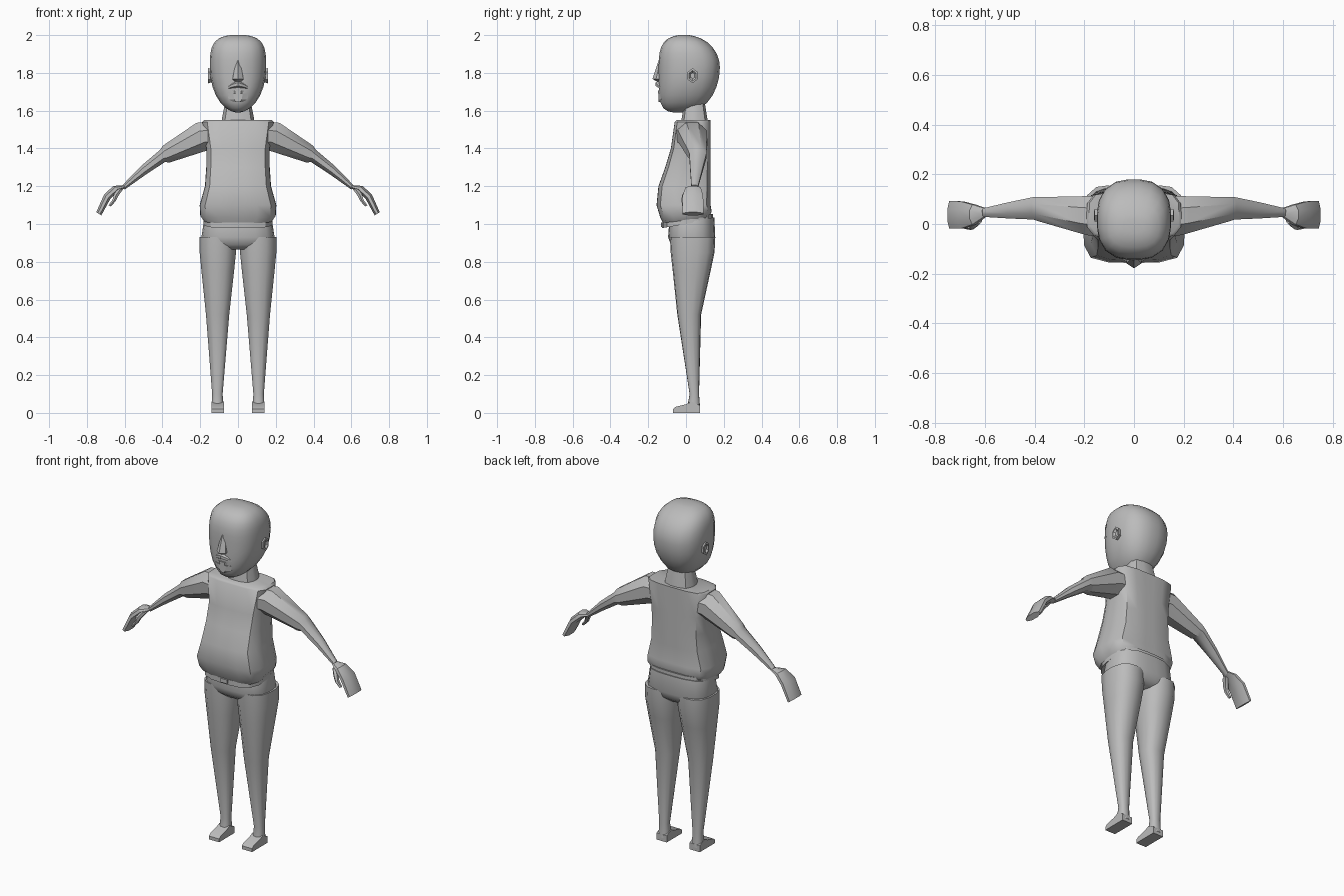
import bpy
import bmesh
from math import cos, sin, pi, tau, radians
from mathutils import Vector

cube = bpy.data.objects.get("Cube")
if cube:
    bpy.data.objects.remove(cube, do_unlink=True)

colour = (0.5, 0.5, 0.5, 1)
grey = bpy.data.materials.new("plain_grey")
grey.use_nodes = True
grey.diffuse_color = colour
grey.node_tree.nodes["Principled BSDF"].inputs["Base Color"].default_value = colour


def ring(center, u, v, sides, power):
    """Superellipse section spanned by the half-axes u and v."""
    center, u, v = Vector(center), Vector(u), Vector(v)
    points = []
    for i in range(sides):
        angle = tau * (i + 0.5) / sides
        c, s = cos(angle), sin(angle)
        scale = (abs(c) ** power + abs(s) ** power) ** (-1 / power)
        points.append(center + (u * c + v * s) * scale)
    return points


def level(z, width, depth, y=0, x=0, sides=20, power=2.6, tilt=0):
    """Horizontal section from half width and half depth; tilt lifts the back."""
    points = ring((x, y, z), (width, 0, 0), (0, depth, 0), sides, power)
    for p in points:
        p.z += tilt * p.y
    return points


def limb(x, z, thickness, y, depth, lean, sides=8, power=2.5):
    """Section across an arm, with its thickness measured along lean."""
    return ring((x, y, z), Vector(lean).normalized() * thickness,
                (0, depth, 0), sides, power)


def build(name, rings, side, smooth_angle):
    """Skin the sections, cap both ends and shade the result."""
    bm = bmesh.new()
    rows = [[bm.verts.new((p.x * side, p.y, p.z)) for p in points] for points in rings]
    count = len(rows[0])
    for low, high in zip(rows, rows[1:]):
        for i in range(count):
            j = (i + 1) % count
            bm.faces.new((low[i], low[j], high[j], high[i]))
    bm.faces.new(rows[0])
    bm.faces.new(rows[-1])
    bmesh.ops.recalc_face_normals(bm, faces=bm.faces)
    mesh = bpy.data.meshes.new(name)
    bm.to_mesh(mesh)
    bm.free()
    mesh.materials.append(grey)
    obj = bpy.data.objects.new(name, mesh)
    bpy.context.collection.objects.link(obj)
    bpy.ops.object.select_all(action="DESELECT")
    obj.select_set(True)
    bpy.context.view_layer.objects.active = obj
    bpy.ops.object.shade_smooth_by_angle(angle=radians(smooth_angle))


def loft(name, rings, smooth_angle=45):
    build(name, rings, 1, smooth_angle)


def loft_pair(name, rings, smooth_angle=45):
    build("left_" + name, rings, 1, smooth_angle)
    build("right_" + name, rings, -1, smooth_angle)


def dome(t, power):
    """Falloff from one at the middle of the head to zero at its pole."""
    return (1 - t ** power) ** (1 / power)


# Head: round skull above the middle, jaw with a forward chin below it
HEAD_MIDDLE, HEAD_TOP, CHIN = 1.83, 2.0, 1.59
HEAD_WIDTH, FACE, SKULL_BACK = 0.15, 0.145, 0.18
skull = []
for step in range(-7, 8):
    t = min(sin(abs(step) / 7 * pi / 2), 0.995)
    if step > 0:
        z = HEAD_MIDDLE + (HEAD_TOP - HEAD_MIDDLE) * (t if step < 7 else 1)
        side_power, face_power = 3.2, 3
    else:
        z = HEAD_MIDDLE - (HEAD_MIDDLE - CHIN) * t
        side_power, face_power = 2, 5
    front = -FACE * dome(t, face_power)
    back = SKULL_BACK * dome(t, 2)
    skull.append(level(z, HEAD_WIDTH * dome(t, side_power),
                       (back - front) / 2, (back + front) / 2))
loft("head", skull, 50)

# Ears: small hexagonal plates with a hollow
loft_pair("ear", [ring((x, 0.035, 1.785), (0, 0.03 * size, 0), (0, 0, 0.04 * size), 6, 2)
                  for x, size in ((0.13, 0.8), (0.158, 1), (0.16, 0.7), (0.15, 0.4))], 25)

# Nose: narrow bridge widening to the tip
loft("nose", [level(z, width, tip - 0.1, -tip, sides=6, power=2)
              for z, width, tip in ((1.755, 0.022, 0.128), (1.768, 0.034, 0.139),
                                    (1.87, 0.01, 0.122))])

# Moustache: two drooping halves
loft_pair("moustache", [ring(center, (0, size, 0), (0, 0, size), 6, 2)
                        for center, size in (((0, -0.147, 1.74), 0.017),
                                             ((0.03, -0.14, 1.732), 0.014),
                                             ((0.062, -0.127, 1.718), 0.006))], 25)

# Lower lip and chin beard
loft("lower_lip", [level(z, width, 0.03, -0.12, sides=8)
                   for z, width in ((1.69, 0.035), (1.708, 0.045))], 25)
loft("chin_beard", [level(z, width, 0.025, -0.122, sides=8, power=4)
                    for z, width in ((1.645, 0.025), (1.66, 0.05), (1.69, 0.06))], 25)

# Neck
loft("neck", [level(z, width, width * 0.8, 0.045, sides=12, power=3)
              for z, width in ((1.53, 0.09), (1.56, 0.085), (1.66, 0.065))])

# Shirt: straight back, belly bulging forward, hem rising to the rear
SHIRT_BACK = 0.13
shirt = ((1.55, 0.18, 0.09), (1.54, 0.19, 0.095), (1.4, 0.168, 0.105),
         (1.3, 0.168, 0.12), (1.2, 0.175, 0.138), (1.1, 0.203, 0.143))
torso = [level(z, width, depth, SHIRT_BACK - depth, power=4.5)
         for z, width, depth in shirt]
torso += [level(z, width, width * 0.68, power=4.5, tilt=0.12)
          for z, width in ((1.05, 0.2), (1.02, 0.18))]
loft("shirt", torso)

# Belt and buckle
loft("belt", [level(z, 0.182, 0.134, 0.008, power=3.2, tilt=0.17)
              for z in (1.0, 1.03)], 30)
loft("belt_buckle", [level(z, 0.022, 0.004, -0.128, sides=4, power=20)
                     for z in (0.985, 1.008)], 30)

# Trousers: hips, then a tapering leg on each side
loft("hips", [level(z, width, depth, 0.03, power=3, tilt=tilt)
              for z, width, depth, tilt in ((1.01, 0.18, 0.12, 0.17),
                                            (0.93, 0.194, 0.125, 0),
                                            (0.89, 0.18, 0.11, 0),
                                            (0.865, 0.15, 0.08, 0))], 50)
leg = ((0.93, 0.097, 0.12, 0.035), (0.85, 0.097, 0.116, 0.035),
       (0.75, 0.087, 0.1, 0.03), (0.52, 0.062, 0.063, 0.017),
       (0.1, 0.028, 0.025, 0.044), (0.02, 0.032, 0.035, 0.04))
loft_pair("leg", [level(z, width, depth, y, x=max(width + 0.002, 0.11 - width / 30),
                        sides=14) for z, width, depth, y in leg], 50)

# Feet: low blocks sloping to the toes
loft_pair("foot", [ring((0.108, y, height / 2), (0.034, 0, 0), (0, 0, height / 2), 4, 40)
                   for y, height in ((0.073, 0.04), (0.03, 0.06), (0, 0.046),
                                     (-0.055, 0.032), (-0.07, 0.02))], 30)

# Arms: sleeve to the elbow, then a thin forearm
arm = ((0.14, 1.465, 0.08, 0.03, 0.085), (0.19, 1.463, 0.082, 0.035, 0.08),
       (0.38, 1.37, 0.05, 0.06, 0.05), (0.4, 1.36, 0.036, 0.063, 0.047),
       (0.5, 1.285, 0.028, 0.055, 0.034), (0.605, 1.195, 0.014, 0.046, 0.018))
loft_pair("arm", [limb(*section, lean=(0.4, 0, 1)) for section in arm], 40)

# Hands: flat mitts bent down, with a curved thumb in front
hand = ((0.6, 1.198, 0.014, 0.046, 0.018), (0.643, 1.19, 0.021, 0.038, 0.04),
        (0.692, 1.145, 0.02, 0.036, 0.055), (0.737, 1.054, 0.016, 0.037, 0.056))
loft_pair("hand", [limb(*section, lean=(0.8, 0, 0.5), power=6) for section in hand], 30)
thumb = ((0.62, 1.187, 0.012, 0.022, 0.022), (0.645, 1.154, 0.014, -0.003, 0.018),
         (0.656, 1.124, 0.01, -0.01, 0.014), (0.68, 1.096, 0.007, -0.01, 0.01))
loft_pair("thumb", [limb(*section, lean=(0.8, 0, 0.4), sides=6) for section in thumb], 40)
